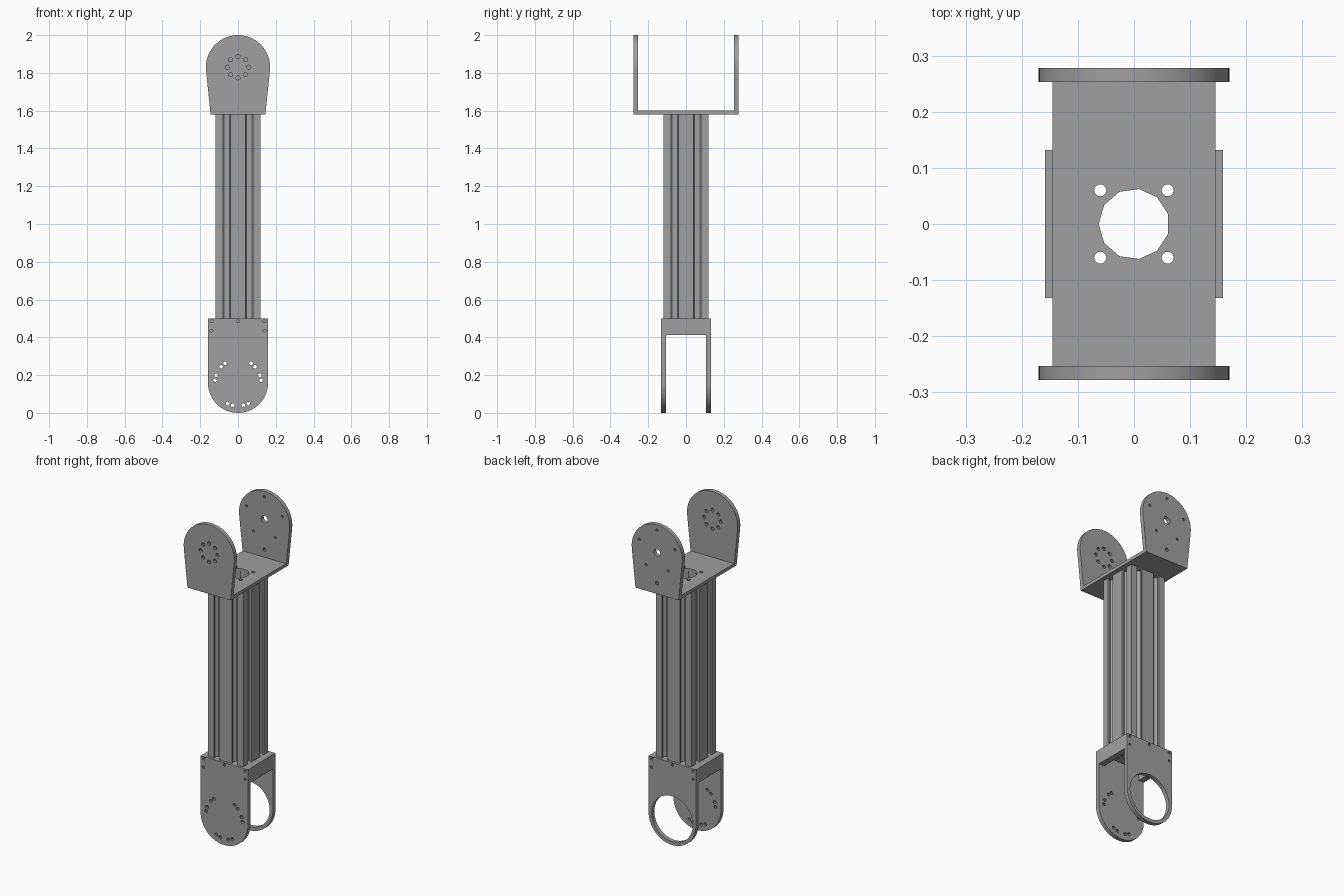
import bpy
import bmesh
from math import sin, cos, pi, radians
from mathutils import Matrix

cube = bpy.data.objects.get("Cube")
if cube:
    bpy.data.objects.remove(cube, do_unlink=True)

grey = bpy.data.materials.new("machined grey")
grey.use_nodes = True
colour = (0.35, 0.35, 0.35, 1)
grey.diffuse_color = colour
grey.node_tree.nodes["Principled BSDF"].inputs["Base Color"].default_value = colour


def arc(cx, cy, r, start, end, steps):
    """Points on an arc, angles in degrees."""
    angles = [radians(start + (end - start) * i / steps) for i in range(steps + 1)]
    return [(cx + r * cos(a), cy + r * sin(a)) for a in angles]


def hole(cx, cy, r, sides=10):
    return arc(cx, cy, r, 180, 540, sides)[:-1]


def ring(cx, cy, r, angles, size):
    """Bolt circle of small holes."""
    return [hole(cx + r * cos(radians(a)), cy + r * sin(radians(a)), size) for a in angles]


def sheet(name, loops, low, high, upright=False):
    """Extrude an outline with holes from low to high along z, or along y if upright."""
    curve = bpy.data.curves.new(name, "CURVE")
    curve.dimensions = "2D"
    curve.fill_mode = "BOTH"
    curve.extrude = (high - low) / 2
    for loop in loops:
        spline = curve.splines.new("POLY")
        spline.points.add(len(loop) - 1)
        for point, (x, y) in zip(spline.points, loop):
            point.co = (x, y, 0, 1)
        spline.use_cyclic_u = True
    temp = bpy.data.objects.new(name + " outline", curve)
    bpy.context.collection.objects.link(temp)
    graph = bpy.context.evaluated_depsgraph_get()
    mesh = bpy.data.meshes.new_from_object(temp.evaluated_get(graph))
    bpy.data.objects.remove(temp, do_unlink=True)
    bpy.data.curves.remove(curve)

    middle = (low + high) / 2
    if upright:
        mesh.transform(Matrix.Translation((0, middle, 0)) @ Matrix.Rotation(pi / 2, 4, "X"))
    else:
        mesh.transform(Matrix.Translation((0, 0, middle)))
    bm = bmesh.new()
    bm.from_mesh(mesh)
    bmesh.ops.remove_doubles(bm, verts=bm.verts, dist=0.00005)
    bmesh.ops.recalc_face_normals(bm, faces=bm.faces)
    bm.to_mesh(mesh)
    bm.free()
    mesh.materials.clear()
    mesh.materials.append(grey)

    part = bpy.data.objects.new(name, mesh)
    bpy.context.collection.objects.link(part)
    bpy.ops.object.select_all(action="DESELECT")
    part.select_set(True)
    bpy.context.view_layer.objects.active = part
    bpy.ops.object.shade_smooth_by_angle(angle=radians(30))
    return part


def rectangle(x0, x1, y0, y1):
    return [(x0, y0), (x1, y0), (x1, y1), (x0, y1)]


# Slotted square column with a hollow core and four bores
HALF, PITCH = 0.118, 0.06
half_slot = [(0.019, HALF), (0.019, 0.106), (0.027, 0.106), (0.027, 0.094), (0.014, 0.082)]
side = [(HALF, HALF)]
for centre in (PITCH, -PITCH):
    side += [(centre + x, y) for x, y in half_slot]
    side += [(centre - x, y) for x, y in reversed(half_slot)]
profile = []
for turn in range(4):
    c, s = round(cos(turn * pi / 2)), round(sin(turn * pi / 2))
    profile += [(x * c - y * s, x * s + y * c) for x, y in side]
bores = [hole(x, y, 0.012) for x in (-PITCH, PITCH) for y in (-PITCH, PITCH)]
core = arc(0, 0, 0.0695, 22.5, 337.5, 7)
sheet("column", [profile, core] + bores, 0.5, 1.58)

# Upper bracket: base and two tapered ears
mount = [hole(0, 0, 0.063, 11)] + [hole(x, y, 0.011) for x in (-PITCH, PITCH) for y in (-PITCH, PITCH)]
sheet("upper_base", [rectangle(-0.145, 0.145, -0.253, 0.253)] + mount, 1.58, 1.6)
AXIS = 1.83
ear = [(-0.145, 1.58), (0.145, 1.58)] + arc(0, AXIS, 0.17, -6, 186, 40)
horn_holes = ring(0, AXIS, 0.056, range(0, 360, 45), 0.011)
sheet("upper_front_ear", [ear] + horn_holes, -0.278, -0.253, True)
idler_holes = ring(0, AXIS + 0.01, 0.126, range(90, 450, 72), 0.008)
idler_holes += [hole(0, AXIS, 0.022, 12), hole(0, 1.645, 0.011)]
sheet("upper_back_ear", [ear] + idler_holes, 0.253, 0.278, True)

# Lower bracket: base, side flanges and two round-ended plates
WIDE, INNER, OUTER = 0.159, 0.107, 0.132
sheet("lower_base", [rectangle(-WIDE, WIDE, -INNER, INNER)] + mount, 0.475, 0.5)
for name, sign in (("left", 1), ("right", -1)):
    xs = sorted((sign * 0.122, sign * WIDE))
    sheet("lower_" + name + "_flange", [rectangle(*xs, -INNER, INNER)], 0.412, 0.475)
plate = [(WIDE, 0.5), (-WIDE, 0.5)] + arc(0, WIDE, WIDE, 180, 360, 40)
screws = [hole(x, z, 0.008) for x in (-0.14, 0.14) for z in (0.435, 0.486)]
screws.append(hole(0, 0.486, 0.008))
right_angles = [56, 43, 19, 6, -64, -77]
motor_holes = ring(0, 0.16, 0.123, right_angles + [180 - a for a in right_angles], 0.01)
sheet("lower_front_plate", [plate] + screws + motor_holes, -OUTER, -INNER, True)
sheet("lower_back_plate", [plate, hole(0, WIDE, 0.138, 48)] + screws, INNER, OUTER, True)
